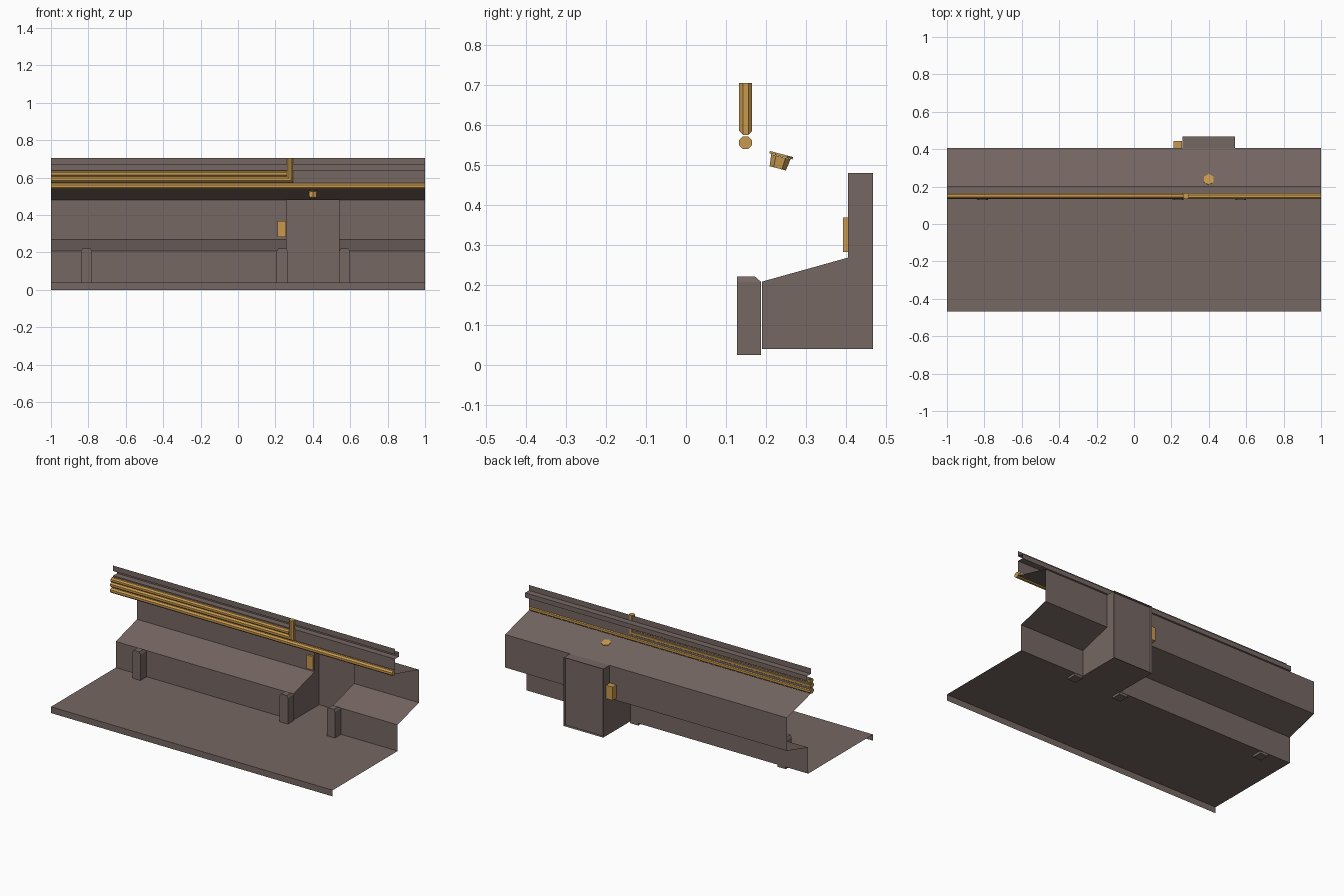
import bpy, bmesh, math
from mathutils import Matrix

if "Cube" in bpy.data.objects:
    bpy.data.objects.remove(bpy.data.objects["Cube"])


def material(name, col):
    m = bpy.data.materials.new(name)
    m.diffuse_color = (*col, 1)
    m.use_nodes = True
    m.node_tree.nodes["Principled BSDF"].inputs["Base Color"].default_value = m.diffuse_color
    return m


BROWN = material("dull brown metal", (0.18, 0.135, 0.123))
GOLD = material("golden brass", (0.58, 0.32, 0.075))


def finish(name, bm, mat, fix_normals=False):
    if fix_normals:
        bmesh.ops.recalc_face_normals(bm, faces=bm.faces)
    me = bpy.data.meshes.new(name)
    bm.to_mesh(me)
    bm.free()
    me.materials.append(mat)
    ob = bpy.data.objects.new(name, me)
    bpy.context.collection.objects.link(ob)
    return ob


def strip(bm, profile, x0, x1):
    """Open sheet: a (y, z) profile swept along x."""
    rows = [[bm.verts.new((x, y, z)) for x in (x0, x1)] for y, z in profile]
    for a, b in zip(rows, rows[1:]):
        bm.faces.new((a[0], a[1], b[1], b[0]))


def box(name, lo, hi, mat):
    bm = bmesh.new()
    size = [h - l for l, h in zip(lo, hi)]
    mid = [(h + l) / 2 for l, h in zip(lo, hi)]
    bmesh.ops.create_cube(bm, size=1, matrix=Matrix.Translation(mid) @ Matrix.Diagonal((*size, 1)))
    return finish(name, bm, mat)


DX0, DX1 = 0.26, 0.54      # doorway width
BENCH = [(0.19, 0.04), (0.19, 0.208), (0.405, 0.268), (0.405, 0.48)]

# floor with front lip
bm = bmesh.new()
strip(bm, [(-0.468, 0), (-0.468, 0.04), (0.19, 0.04)], -1, 1)
finish("floor", bm, BROWN)

# bench and lower wall on both sides of the doorway
bm = bmesh.new()
strip(bm, BENCH, -1, DX0)
strip(bm, BENCH, DX1, 1)
finish("bench_wall", bm, BROWN)

# sloped overhang, and upper wall with a groove
bm = bmesh.new()
strip(bm, [(0.405, 0.48), (0.163, 0.543)], -1, 1)
finish("overhang", bm, BROWN)
bm = bmesh.new()
strip(bm, [(0.163, 0.568), (0.163, 0.64), (0.203, 0.64), (0.203, 0.67),
           (0.163, 0.67), (0.163, 0.705)], -1, 1)
finish("upper_wall", bm, BROWN)

# doorway alcove: side walls, floor and ceiling
bm = bmesh.new()
side = BENCH + [(0.468, 0.48), (0.468, 0.04)]
bm.faces.new([bm.verts.new((DX0, y, z)) for y, z in reversed(side)])
bm.faces.new([bm.verts.new((DX1, y, z)) for y, z in side])
strip(bm, [(0.19, 0.04), (0.468, 0.04)], DX0, DX1)
strip(bm, [(0.468, 0.48), (0.405, 0.48)], DX0, DX1)
finish("alcove", bm, BROWN)

# door panel with raised centre
bm = bmesh.new()
strip(bm, [(0.468, 0.04), (0.468, 0.48)], DX0, DX1)
bm.faces.ensure_lookup_table()
bmesh.ops.inset_region(bm, faces=[bm.faces[0]], thickness=0.035, depth=0)
bm.faces.ensure_lookup_table()
inner = min(bm.faces, key=lambda f: max(abs(v.co.x - 0.4) for v in f.verts))
for v in inner.verts:
    v.co.y = 0.45
finish("door_panel", bm, BROWN)

# posts with chamfered tops in front of the bench
for i, x in enumerate((-0.81, 0.236, 0.57)):
    bm = bmesh.new()
    rings = []
    for w, y1, z in ((0.029, 0.188, 0.025), (0.029, 0.188, 0.207), (0.02, 0.172, 0.221)):
        rings.append([bm.verts.new(p) for p in ((x - w, 0.127, z), (x + w, 0.127, z),
                                                (x + w, y1, z), (x - w, y1, z))])
    for a, b in zip(rings, rings[1:]):
        for k in range(4):
            n = (k + 1) % 4
            bm.faces.new((a[k], a[n], b[n], b[k]))
    bm.faces.new(rings[0][::-1])
    bm.faces.new(rings[-1])
    finish(f"post_{i + 1}", bm, BROWN, True)


def pipe(name, path, r, y):
    """Octagonal pipe along an (x, z) path with mitred corners."""
    bm = bmesh.new()
    rings = []
    for i, (x, z) in enumerate(path):
        corner = 0 < i < len(path) - 1
        ring = []
        for k in range(8):
            a = math.pi / 8 + k * math.pi / 4
            u, d = r * math.cos(a), r * math.sin(a)
            if corner:
                off = (-u, u)
            elif i == 0:
                off = (0, u)
            else:
                off = (-u, 0) if len(path) > 2 else (0, u)
            ring.append(bm.verts.new((x + off[0], y + d, z + off[1])))
        rings.append(ring)
    for a, b in zip(rings, rings[1:]):
        for k in range(8):
            n = (k + 1) % 8
            bm.faces.new((a[k], a[n], b[n], b[k]))
    bm.faces.new(rings[0][::-1])
    bm.faces.new(rings[-1])
    finish(name, bm, GOLD, True)


# pipes on the upper wall
R = 0.016 / math.cos(math.pi / 8)
pipe("bottom_pipe", [(-1, 0.555), (1, 0.555)], R, 0.149)
pipe("bent_pipe", [(-1, 0.591), (0.278, 0.591), (0.278, 0.705)], R, 0.149)
pipe("upper_pipe", [(-1, 0.621), (0.262, 0.621)], R * 0.9, 0.151)

# control box beside the door
box("control_box", (0.21, 0.392, 0.282), (0.256, 0.443, 0.368), GOLD)

# six-sided ceiling lamp with a rim, tilted with the overhang
bm = bmesh.new()
for r1, r2, h, c in ((0.021, 0.025, 0.03, -0.019), (0.03, 0.03, 0.006, 0)):
    bmesh.ops.create_cone(bm, cap_ends=True, segments=6, radius1=r1, radius2=r2, depth=h,
                          matrix=Matrix.Translation((0, 0, c)))
lamp = finish("ceiling_lamp", bm, GOLD)
lamp.location = (0.4, 0.238, 0.524)
lamp.rotation_euler = (-0.255, 0, 0)
